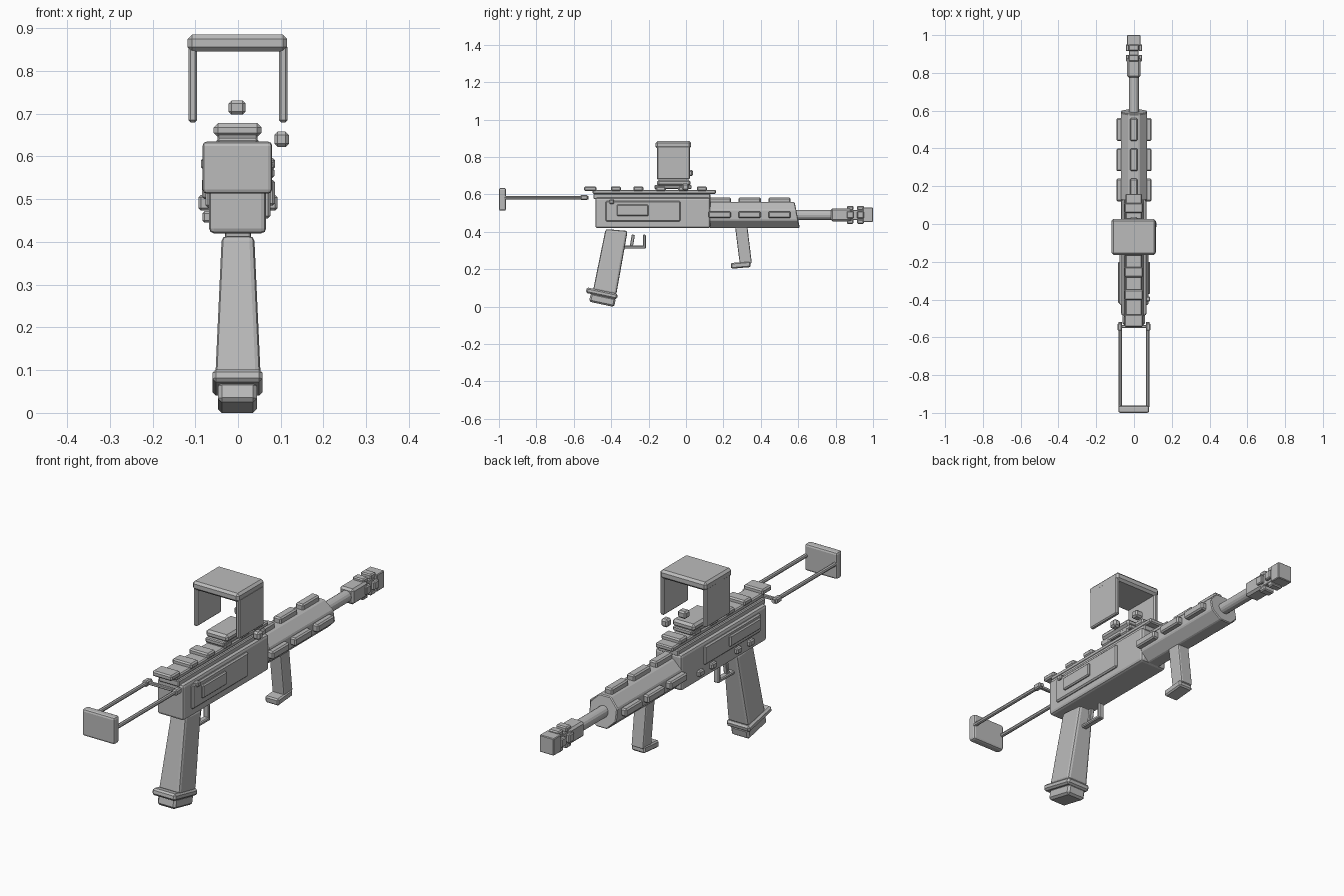
import bpy, bmesh
from math import radians, pi
from mathutils import Matrix, Vector

cube = bpy.data.objects.get("Cube")
if cube:
    bpy.data.objects.remove(cube, do_unlink=True)

grey = bpy.data.materials.new("plain_grey")
grey.use_nodes = True
grey.diffuse_color = (0.5, 0.5, 0.5, 1)
grey.node_tree.nodes["Principled BSDF"].inputs["Base Color"].default_value = (0.5, 0.5, 0.5, 1)


def finish(name, bm, bevel=0, segments=1):
    bmesh.ops.recalc_face_normals(bm, faces=bm.faces)
    mesh = bpy.data.meshes.new(name)
    bm.to_mesh(mesh)
    bm.free()
    mesh.materials.append(grey)
    obj = bpy.data.objects.new(name, mesh)
    bpy.context.collection.objects.link(obj)
    if bevel:
        mod = obj.modifiers.new("edges", "BEVEL")
        mod.width, mod.segments = bevel, segments
        mod.limit_method = "ANGLE"
    return obj


def box(name, x, y, z, bevel=0.005, segments=1, tilt=0):
    """Bevelled box from (min, max) pairs, tilted about its own x axis."""
    bm = bmesh.new()
    bmesh.ops.create_cube(bm, size=1)
    size = Vector([b - a for a, b in (x, y, z)])
    mid = Vector([(a + b) / 2 for a, b in (x, y, z)])
    bm.transform(Matrix.Translation(mid) @ Matrix.Rotation(radians(tilt), 4, "X")
                 @ Matrix.Diagonal((*size, 1)))
    return finish(name, bm, bevel, segments)


def rod(name, x, z, y0, y1, r0, r1, sides=16, turn=0, bevel=0):
    """Cylinder or cone along y."""
    bm = bmesh.new()
    bmesh.ops.create_cone(bm, cap_ends=True, segments=sides, radius1=r0, radius2=r1, depth=y1 - y0)
    bm.transform(Matrix.Translation((x, (y0 + y1) / 2, z)) @ Matrix.Rotation(-pi / 2, 4, "X")
                 @ Matrix.Rotation(turn, 4, "Z"))
    return finish(name, bm, bevel)


def loft(name, low, high, bevel):
    """Tapered block between two sections: half width, two (y, z) ends."""
    bm = bmesh.new()
    rings = []
    for w, (ya, za), (yb, zb) in (low, high):
        rings.append([bm.verts.new(v) for v in ((-w, ya, za), (w, ya, za), (w, yb, zb), (-w, yb, zb))])
    for ring in rings:
        bm.faces.new(ring)
    for i in range(4):
        j = (i + 1) % 4
        bm.faces.new((rings[0][i], rings[0][j], rings[1][j], rings[1][i]))
    return finish(name, bm, bevel, 2)


# Stock: rear plate, two rods, end caps and cross bar
box("stock_plate", (-.083, .08), (-1, -.962), (.513, .635), .01, 2)
for side, s in (("right", -1), ("left", 1)):
    rod("stock_rod_" + side, s * .073, .583, -.97, -.52, .009, .009, 8)
    box("stock_cap_" + side, (s * .075 - .012, s * .075 + .012), (-.565, -.525), (.57, .596), .005)
box("stock_crossbar", (-.07, .07), (-.55, -.535), (.576, .59), .003)

# Receiver with raised side panels
box("receiver", (-.068, .066), (-.485, .13), (.42, .583), .012, 2)
box("left_panel", (.06, .076), (-.43, -.03), (.455, .565), .006)
box("left_panel_plate", (.07, .086), (-.37, -.2), (.485, .545), .005)
box("right_panel", (-.076, -.06), (-.43, -.03), (.48, .565), .006)
box("right_panel_plate", (-.084, -.07), (-.42, -.2), (.5, .55), .005)
for i, y in enumerate((-.36, -.27, -.09, 0)):
    box(f"right_stud_{i}", (-.083, -.06), (y - .018, y + .018), (.445, .472), .005)
box("left_button", (.06, .085), (-.41, -.385), (.55, .572), .004)

# Top rail and its teeth
box("rail_base", (-.052, .05), (-.495, .13), (.575, .603), .004)
box("rail", (-.045, .043), (-.5, .16), (.603, .625), .005)
for i, y in enumerate((-.512, -.375, -.255, -.135, -.015, .085)):
    half = .033 if i == 0 else .027
    box(f"rail_tooth_{i}", (-.05, .048), (y - half, y + half), (.618, .643), .006)

# Sight: base, hood and controls
box("sight_mount", (-.048, .046), (-.168, .03), (.63, .65), .004)
box("sight_base", (-.057, .055), (-.155, .025), (.645, .678), .01)
box("sight_lens", (-.022, .018), (0, .037), (.698, .731), .007)
box("sight_knob", (.085, .119), (-.022, .015), (.622, .658), .008)
box("hood_top", (-.118, .115), (-.163, .027), (.846, .885), .01)
for side, s in (("right", -1), ("left", 1)):
    box("hood_wall_" + side, (s * .106 - .01, s * .106 + .01), (-.155, .021), (.68, .86), .005)

# Handguard: eight sided tube with a raked front, and grip pads
guard = rod("handguard", 0, .49, .125, .595, .074, .074, 8, pi / 8, .004)
for v in guard.data.vertices:
    if v.co.y > .5:
        v.co.y -= (v.co.z - .49) * .2
for i, y in enumerate((.18, .34, .5)):
    span = (y - .06, y + .06)
    box(f"guard_pad_top_{i}", (-.021, .019), span, (.55, .583), .006)
    for side, s in (("right", -1), ("left", 1)):
        box(f"guard_pad_{side}_{i}", (s * .077 - .016, s * .077 + .016), span, (.474, .51), .006)

# Barrel and muzzle brake
rod("barrel", 0, .49, .55, .8, .026, .026)
box("muzzle_sleeve", (-.036, .034), (.775, .885), (.456, .526), .009)
box("muzzle_core", (-.027, .025), (.87, .96), (.464, .518), .003)
box("muzzle_tip", (-.037, .035), (.945, 1), (.453, .53), .003)
for i, y in enumerate((.878, .933)):
    for j, z in enumerate((.455, .527)):
        box(f"muzzle_lug_{i}{j}", (-.028, .026), (y - .018, y + .018), (z - .012, z + .012), .005)
    for side, s in (("right", -1), ("left", 1)):
        box(f"muzzle_lug_{side}_{i}", (s * .034 - .009, s * .034 + .009), (y - .018, y + .018), (.472, .51), .004)

# Rear grip with base plates
loft("rear_grip", (.053, (-.497, .088), (-.373, .064)), (.038, (-.43, .415), (-.312, .405)), .012)
box("grip_plate", (-.06, .057), (-.535, -.365), (.056, .086), .008, 1, -12)
box("grip_foot", (-.047, .044), (-.515, -.378), (.012, .06), .009, 1, -12)

# Trigger and guard
box("trigger", (-.01, .01), (-.295, -.278), (.325, .385), .003, 1, -10)
box("trigger_guard_bar", (-.014, .014), (-.34, -.215), (.31, .326), .004)
box("trigger_guard_post", (-.014, .014), (-.23, -.215), (.31, .385), .004)

# Front grip with toe
loft("front_grip", (.03, (.288, .225), (.352, .232)), (.03, (.262, .43), (.328, .43)), .007)
box("front_grip_toe", (-.034, .034), (.24, .345), (.207, .238), .006, 1, 5)
